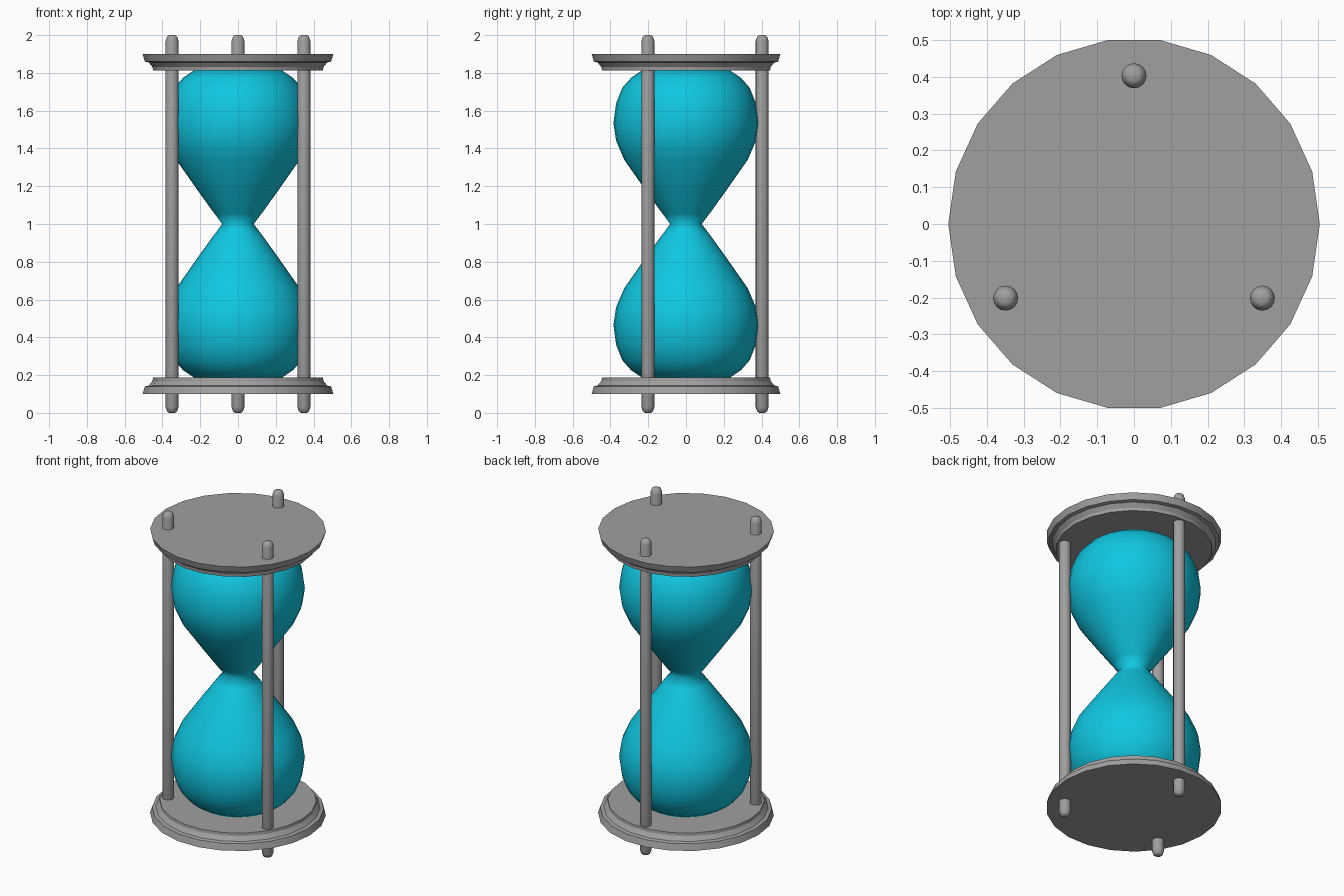
import bpy, bmesh
from math import sin, cos, pi, radians

cube = bpy.data.objects.get("Cube")
if cube:
    bpy.data.objects.remove(cube, do_unlink=True)


def material(name, rgb):
    mat = bpy.data.materials.new(name)
    mat.use_nodes = True
    mat.diffuse_color = (*rgb, 1)
    mat.node_tree.nodes["Principled BSDF"].inputs["Base Color"].default_value = (*rgb, 1)
    return mat


def lathe(name, profile, sides, mat, location=(0, 0, 0), sharp=30):
    """Closed solid of revolution from (radius, height) points, bottom to top."""
    bm = bmesh.new()
    rings = [[bm.verts.new((r * cos(2 * pi * i / sides), r * sin(2 * pi * i / sides), z))
              for i in range(sides)] for r, z in profile]
    for low, high in zip(rings, rings[1:]):
        for i in range(sides):
            j = (i + 1) % sides
            bm.faces.new((low[i], low[j], high[j], high[i]))
    bm.faces.new(rings[0][::-1])
    bm.faces.new(rings[-1])
    mesh = bpy.data.meshes.new(name)
    bm.to_mesh(mesh)
    bm.free()
    mesh.materials.append(mat)
    obj = bpy.data.objects.new(name, mesh)
    obj.location = location
    bpy.context.collection.objects.link(obj)
    bpy.ops.object.select_all(action='DESELECT')
    obj.select_set(True)
    bpy.context.view_layer.objects.active = obj
    bpy.ops.object.shade_smooth_by_angle(angle=radians(sharp))
    return obj


def flipped(profile):
    """Mirror a profile about mid height, keeping it bottom to top."""
    return [(r, 2 - z) for r, z in reversed(profile)]


grey = material("frame_grey", (0.35, 0.35, 0.35))
cyan = material("glass_cyan", (0.005, 0.57, 0.76))

# End plates with a stepped moulding
plate = [(0.505, 0.10), (0.493, 0.14), (0.472, 0.145), (0.452, 0.17), (0.45, 0.188)]
lathe("bottom_plate", plate, 22, grey)
lathe("top_plate", flipped(plate), 22, grey)

# Double glass bulb with a narrow neck
bulb = [(0.23, 0.185), (0.29, 0.225), (0.338, 0.28), (0.37, 0.36), (0.384, 0.465),
        (0.37, 0.56), (0.327, 0.66), (0.215, 0.82), (0.125, 0.945), (0.083, 1.0)]
lathe("glass_bulb", bulb + flipped(bulb)[1:], 32, cyan, sharp=80)

# Three posts with rounded tips through both plates
tip = [(0.015, 0), (0.026, 0.007), (0.034, 0.03)]
for k, name in enumerate(("back_post", "right_post", "left_post")):
    angle = radians(90 + 120 * k)
    lathe(name, tip + flipped(tip), 16, grey,
          (0.403 * cos(angle), 0.403 * sin(angle), 0), sharp=50)
